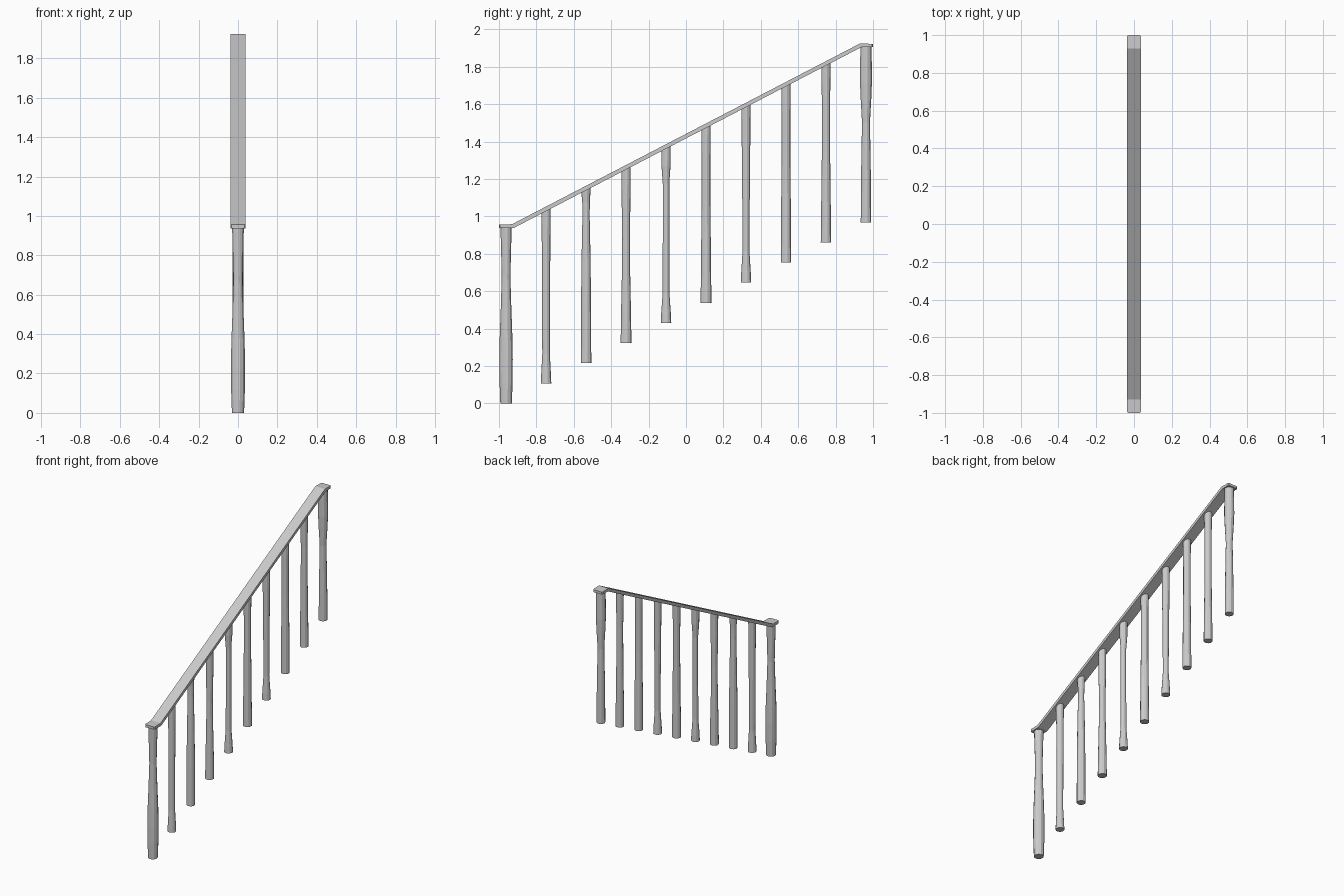
import bpy, bmesh
from math import cos, sin, pi

if "Cube" in bpy.data.objects:
    bpy.data.objects.remove(bpy.data.objects["Cube"])

SIDES = 12
SLOPE = 0.52


def rail_under(y):
    # Height of the rail's underside at a given y
    return 0.937 + SLOPE * (min(max(y, -0.922), 0.937) + 0.922)


def finish(bm, name):
    bmesh.ops.recalc_face_normals(bm, faces=bm.faces)
    me = bpy.data.meshes.new(name)
    bm.to_mesh(me)
    bm.free()
    ob = bpy.data.objects.new(name, me)
    bpy.context.collection.objects.link(ob)
    return ob


def post(name, y, base, profile):
    # Turned post: (height fraction, radius) rings, top cut to meet the rail
    bm = bmesh.new()
    top = rail_under(y)
    rings = []
    for t, r in profile:
        ring = []
        for k in range(SIDES):
            a = 2 * pi * (k + 0.5) / SIDES
            py = y + r * sin(a)
            z = rail_under(py) + 0.003 if t == 1 else base + t * (top - base)
            ring.append(bm.verts.new((r * cos(a), py, z)))
        rings.append(ring)
    for lo, hi in zip(rings, rings[1:]):
        for k in range(SIDES):
            n = (k + 1) % SIDES
            bm.faces.new((lo[k], lo[n], hi[n], hi[k]))
    bm.faces.new(rings[0])
    bm.faces.new(rings[-1])
    return finish(bm, name)


# Post profiles, bottom to top
profiles = [
    [(0, .032), (.12, .036), (.25, .037), (.38, .035), (.55, .029), (.72, .024), (.85, .027), (1, .031)],
    [(0, .029), (.05, .027), (.17, .021), (.5, .022), (.85, .024), (1, .026)],
    [(0, .029), (.3, .028), (.6, .025), (.85, .020), (.93, .021), (1, .026)],
    [(0, .030), (.2, .027), (.4, .023), (.6, .021), (.8, .024), (1, .026)],
    [(0, .029), (.05, .027), (.17, .019), (.5, .018), (.8, .018), (.9, .025), (1, .026)],
    [(0, .030), (.3, .027), (.6, .024), (.8, .024), (1, .026)],
    [(0, .029), (.05, .027), (.18, .019), (.4, .020), (.7, .023), (1, .025)],
    [(0, .029), (.3, .027), (.6, .024), (.8, .024), (1, .026)],
    [(0, .029), (.25, .026), (.5, .023), (.75, .022), (1, .026)],
    [(0, .029), (.2, .028), (.4, .025), (.57, .022), (.7, .029), (.8, .033), (.92, .032), (1, .031)],
]
for i, prof in enumerate(profiles):
    kind = "newel_post" if i in (0, 9) else "baluster"
    post(f"{kind}_{i + 1}", -0.962 + 0.2138 * i, 0.1075 * i, prof)

# Handrail: side outline extruded across x, with level ends
outline = [(-1, .937), (-.922, .937), (.937, 1.904), (1, 1.904),
           (1, 1.922), (.93, 1.924), (-.93, .958), (-1, .956)]
bm = bmesh.new()
face = bm.faces.new([bm.verts.new((-0.038, y, z)) for y, z in outline])
ext = bmesh.ops.extrude_face_region(bm, geom=[face])
moved = [v for v in ext["geom"] if isinstance(v, bmesh.types.BMVert)]
bmesh.ops.translate(bm, verts=moved, vec=(0.076, 0, 0))
# Clip the upright corners at both ends
corners = [e for e in bm.edges
           if all(abs(v.co.y) > 0.99 for v in e.verts)
           and abs(e.verts[0].co.x - e.verts[1].co.x) < 1e-5]
bmesh.ops.bevel(bm, geom=corners, offset=0.006, segments=1, affect='EDGES')
finish(bm, "handrail")
